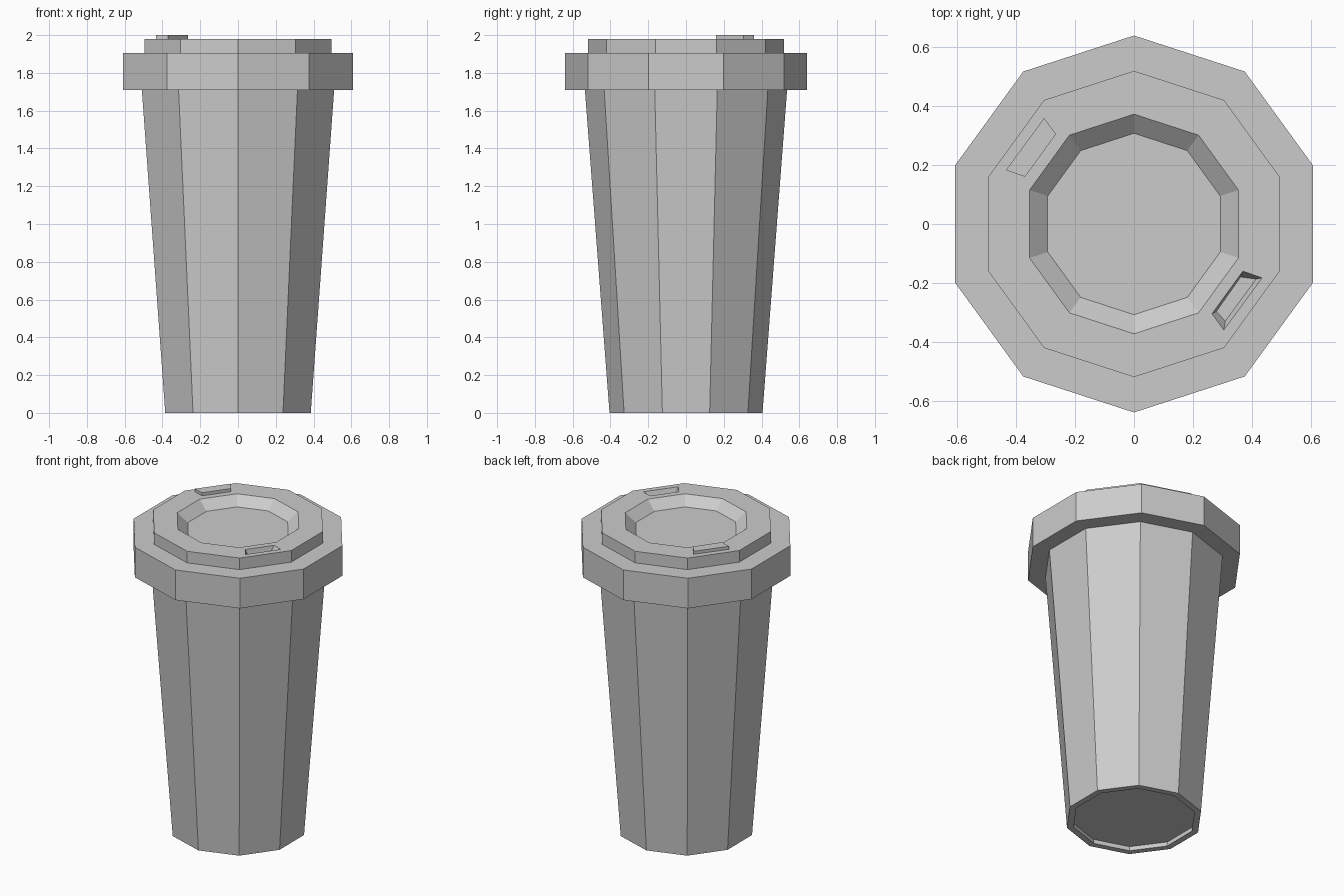
import bpy, bmesh
from math import cos, sin, pi

if "Cube" in bpy.data.objects:
    bpy.data.objects.remove(bpy.data.objects["Cube"])

SIDES = 10


def make_object(name, bm):
    bmesh.ops.recalc_face_normals(bm, faces=bm.faces)
    mesh = bpy.data.meshes.new(name)
    bm.to_mesh(mesh)
    bm.free()
    obj = bpy.data.objects.new(name, mesh)
    bpy.context.collection.objects.link(obj)
    return obj


def loft(name, rings):
    """Join a stack of point loops into a closed solid."""
    bm = bmesh.new()
    loops = [[bm.verts.new(p) for p in ring] for ring in rings]
    n = len(loops[0])
    for a, b in zip(loops, loops[1:]):
        for i in range(n):
            j = (i + 1) % n
            bm.faces.new((a[i], a[j], b[j], b[i]))
    bm.faces.new(loops[0][::-1])
    bm.faces.new(loops[-1])
    return make_object(name, bm)


def turned(name, profile):
    """Ten-sided solid from (radius, z) pairs, with a corner on +y."""
    angles = [pi / 2 + 2 * pi * i / SIDES for i in range(SIDES)]
    return loft(name, [[(r * cos(a), r * sin(a), z) for a in angles]
                       for r, z in profile])


def at_height(points, z, sign=1):
    return [(sign * x, sign * y, z) for x, y in points]


# Tapered cup with a shallow recess underneath
turned("cup_body", [(0.37, 0.03), (0.365, 0.0), (0.405, 0.0), (0.536, 1.72)])

# Stepped lid with a sunken centre
lid = turned("lid", [(0.535, 1.71), (0.64, 1.71), (0.64, 1.905), (0.52, 1.905),
                     (0.52, 1.98), (0.373, 1.98), (0.308, 1.925)])

# Raised tab on the back left of the lid
tab_outline = [(-0.305, 0.36), (-0.435, 0.183), (-0.37, 0.16), (-0.265, 0.305)]
loft("lid_tab", [at_height(tab_outline, 1.97), at_height(tab_outline, 2.0)])

# Drinking hole opposite the tab, narrowing downwards
hole_floor = [(-0.31, 0.33), (-0.415, 0.187), (-0.362, 0.18), (-0.28, 0.297)]
cutter = loft("hole_cutter", [at_height(hole_floor, 1.945, -1),
                              at_height(tab_outline, 1.98, -1),
                              at_height(tab_outline, 2.02, -1)])
cutter.hide_render = True
cutter.hide_set(True)
cut = lid.modifiers.new("drinking_hole", 'BOOLEAN')
cut.operation = 'DIFFERENCE'
cut.solver = 'EXACT'
cut.object = cutter
